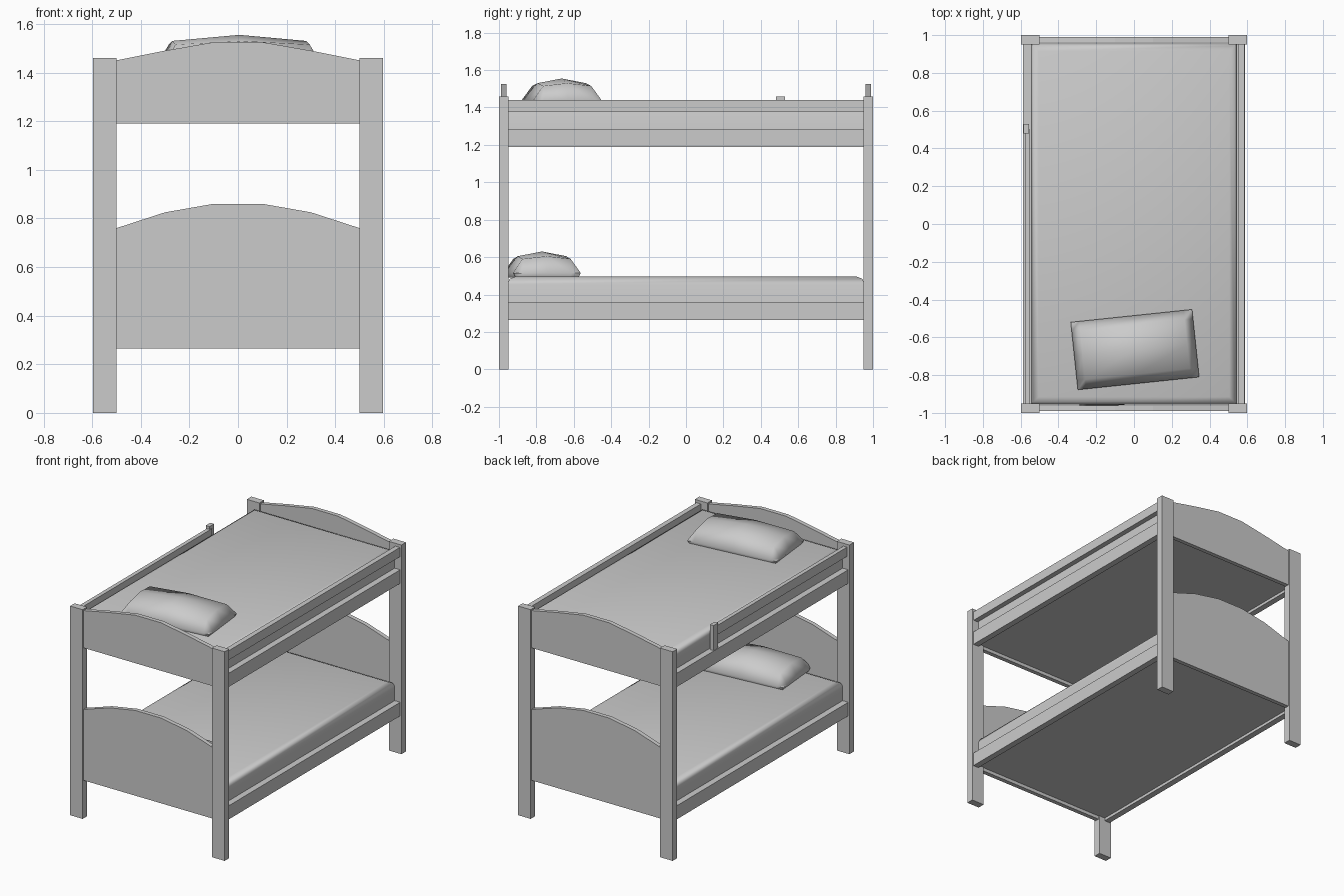
import bpy, bmesh, math
from mathutils import Matrix

cube = bpy.data.objects.get("Cube")
if cube:
    bpy.data.objects.remove(cube, do_unlink=True)

GREY = (0.6, 0.6, 0.6, 1)
mat = bpy.data.materials.new("plain grey")
mat.use_nodes = True
mat.diffuse_color = GREY
mat.node_tree.nodes["Principled BSDF"].inputs["Base Color"].default_value = GREY


def finish(name, bm, smooth=None):
    bmesh.ops.recalc_face_normals(bm, faces=bm.faces)
    mesh = bpy.data.meshes.new(name)
    bm.to_mesh(mesh)
    bm.free()
    mesh.materials.append(mat)
    obj = bpy.data.objects.new(name, mesh)
    bpy.context.collection.objects.link(obj)
    if smooth:
        bpy.ops.object.select_all(action='DESELECT')
        obj.select_set(True)
        bpy.context.view_layer.objects.active = obj
        bpy.ops.object.shade_smooth_by_angle(angle=math.radians(smooth))
    return obj


def box(name, x, y, z, round_top=0):
    bm = bmesh.new()
    bmesh.ops.create_cube(bm, size=1)
    for v in bm.verts:
        v.co = [r[0] if c < 0 else r[1] for c, r in zip(v.co, (x, y, z))]
    if round_top:
        top = [e for e in bm.edges if all(v.co.z > z[1] - 0.001 for v in e.verts)]
        bmesh.ops.bevel(bm, geom=top, offset=round_top, segments=2,
                        profile=0.5, affect='EDGES')
    return finish(name, bm, 50 if round_top else None)


def arched_board(name, y, bottom, arch):
    """Board with a flat bottom and a faceted arch, extruded along y."""
    half = list(zip((0.5, 0.3, 0.1), arch))
    outline = [(-0.5, bottom), (0.5, bottom)] + half + [(-x, z) for x, z in reversed(half)]
    bm = bmesh.new()
    face = bm.faces.new([bm.verts.new((x, y[0], z)) for x, z in outline])
    ext = bmesh.ops.extrude_face_region(bm, geom=[face])
    for v in ext["geom"]:
        if isinstance(v, bmesh.types.BMVert):
            v.co.y = y[1]
    return finish(name, bm)


def pillow(name, x, y, z, turn):
    """Puffed cushion: a shell stepped up from its rim to its middle."""
    us, vs = (-1, -0.86, 0, 0.86, 1), (-1, -0.72, 0, 0.72, 1)
    bm = bmesh.new()
    rows = []
    for j, v in enumerate(vs):
        row = []
        for i, u in enumerate(us):
            ring = min(i, 4 - i, j, 4 - j)
            height = (0.02, 0.095, 0.135)[ring]
            if ring == 1 and (i == 2 or j == 2):
                height = 0.11
            row.append(bm.verts.new((u * 0.323, v * 0.18, height)))
        rows.append(row)
    for a, b in zip(rows, rows[1:]):
        for i in range(4):
            bm.faces.new((a[i], a[i + 1], b[i + 1], b[i]))
    rim = [e for e in bm.edges if e.is_boundary]
    ext = bmesh.ops.extrude_edge_only(bm, edges=rim)
    low = [g for g in ext["geom"] if isinstance(g, bmesh.types.BMVert)]
    for v in low:
        v.co = (v.co.x * 0.96, v.co.y * 0.94, -0.005)
    bmesh.ops.contextual_create(bm, geom=[e for e in bm.edges if e.is_boundary])
    bm.transform(Matrix.Translation((x, y, z)) @ Matrix.Rotation(math.radians(turn), 4, 'Z'))
    return finish(name, bm, 60)


def span(side, a, b):
    return tuple(sorted((side * a, side * b)))


# Corner posts
for sx, xn in ((1, "left"), (-1, "right")):
    for sy, yn in ((-1, "front"), (1, "back")):
        box(f"{yn}_{xn}_post", span(sx, 0.5, 0.597), span(sy, 0.95, 1.0), (0, 1.46))

# Each bunk: end boards, side rails, mattress, pillow
bunks = (("lower", 0.265, (0.76, 0.825, 0.86), (0.02, -0.77, 5)),
         ("upper", 1.19, (1.45, 1.49, 1.525), (0.005, -0.665, 6)))
for level, base, arch, (px, py, turn) in bunks:
    for sy, yn in ((-1, "head"), (1, "foot")):
        arched_board(f"{level}_{yn}_board", span(sy, 0.96, 0.99), base, arch)
    for sx, xn in ((1, "left"), (-1, "right")):
        box(f"{level}_{xn}_rail", span(sx, 0.545, 0.588), (-0.95, 0.95), (base, base + 0.095))
    box(f"{level}_mattress", (-0.545, 0.545), (-0.955, 0.955),
        (base + 0.02, base + 0.23), 0.04)
    pillow(f"{level}_pillow", px, py, base + 0.23, turn)

# Guard rails: full length on the left, shorter with an end stub on the right
box("left_guard_rail", (0.55, 0.585), (-0.95, 0.95), (1.375, 1.44))
box("right_guard_rail", (-0.578, -0.55), (-0.95, 0.5), (1.375, 1.44))
box("guard_stub", (-0.585, -0.556), (0.48, 0.53), (1.27, 1.46))
